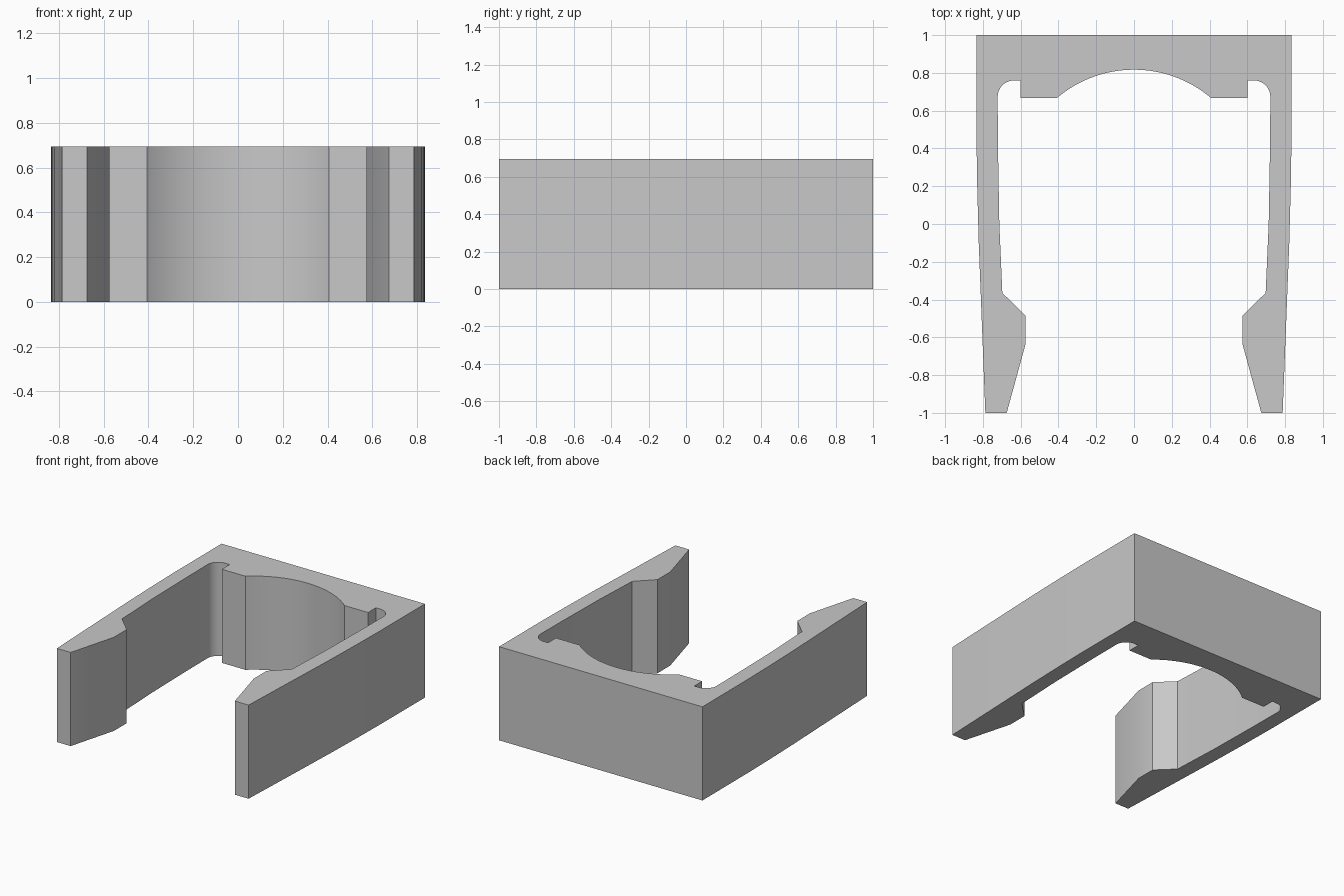
import bpy
import bmesh
from math import sin, cos, pi, asin, sqrt, radians

cube = bpy.data.objects.get("Cube")
if cube:
    bpy.data.objects.remove(cube, do_unlink=True)

HEIGHT = 0.695


def arc(cx, cy, radius, start, end, steps):
    """Points along a circular arc, both ends included."""
    angles = [start + (end - start) * i / steps for i in range(steps + 1)]
    return [(cx + radius * cos(a), cy + radius * sin(a)) for a in angles]


# Shallow round saddle in the back wall, from the centre to its edge
half_chord, top, rim = 0.407, 0.817, 0.668
sag = top - rim
radius = (half_chord ** 2 + sag ** 2) / (2 * sag)
half = arc(0, top - radius, radius, pi / 2, pi / 2 - asin(half_chord / radius), 16)

# Saddle shoulder and rounded relief notch in the corner
half += [(0.6, rim), (0.6, 0.76)]
half += arc(0.635, 0.673, 0.087, pi / 2, 0, 10)

# Inner side of the arm, catch and tip
half += [(0.72, 0.4), (0.713, 0.0), (0.697, -0.365)]
half += [(0.574, -0.485), (0.574, -0.635), (0.674, -1), (0.787, -1)]

# Outer side of the arm, gently bowed
half += [(0.822, -0.1), (0.83, 0.2), (0.834, 0.45), (0.835, 1)]

# Mirror the half outline; the centre point is shared
outline = half + [(-x, y) for x, y in reversed(half[1:])]

# Extrude the outline upwards
bm = bmesh.new()
base = bm.faces.new([bm.verts.new((x, y, 0)) for x, y in outline])
result = bmesh.ops.extrude_face_region(bm, geom=[base], use_keep_orig=True)
raised = [v for v in result["geom"] if isinstance(v, bmesh.types.BMVert)]
bmesh.ops.translate(bm, verts=raised, vec=(0, 0, HEIGHT))
bmesh.ops.recalc_face_normals(bm, faces=bm.faces)
mesh = bpy.data.meshes.new("clip_body")
bm.to_mesh(mesh)
bm.free()

clip = bpy.data.objects.new("clip_body", mesh)
bpy.context.collection.objects.link(clip)

# Plain grey plastic
grey = bpy.data.materials.new("light_grey")
grey.use_nodes = True
colour = (0.58, 0.58, 0.58, 1)
grey.diffuse_color = colour
grey.node_tree.nodes["Principled BSDF"].inputs["Base Color"].default_value = colour
mesh.materials.append(grey)

# Smooth the curved walls, keep the corners sharp
bpy.ops.object.select_all(action="DESELECT")
clip.select_set(True)
bpy.context.view_layer.objects.active = clip
bpy.ops.object.shade_smooth_by_angle(angle=radians(20))
